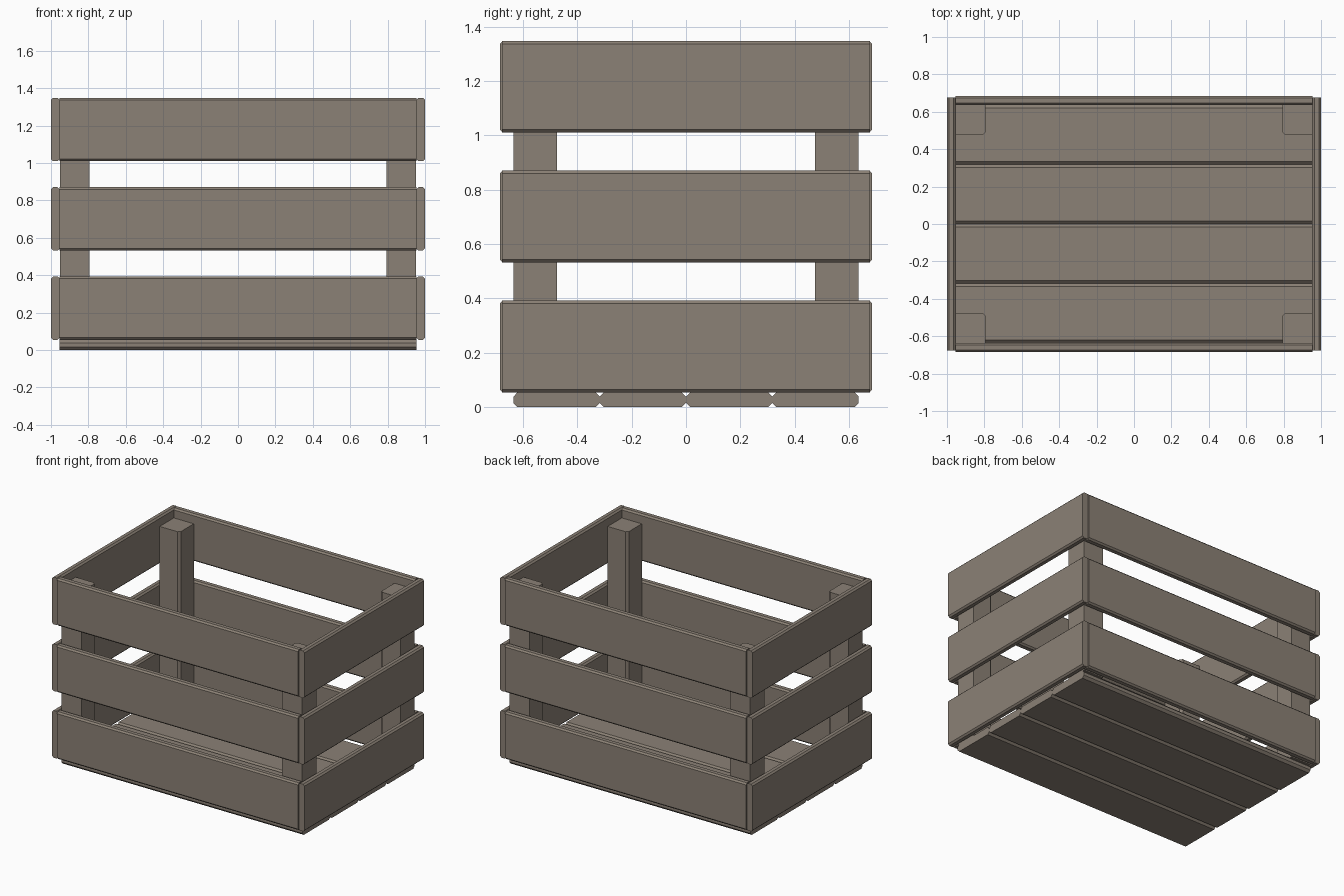
import bpy
from mathutils import Vector

if "Cube" in bpy.data.objects:
    bpy.data.objects.remove(bpy.data.objects["Cube"])

wood = bpy.data.materials.new("grey brown wood")
wood.diffuse_color = (0.26, 0.22, 0.18, 1)
wood.use_nodes = True
wood.node_tree.nodes["Principled BSDF"].inputs["Base Color"].default_value = wood.diffuse_color


def prism(name, profile, axis, lo, hi):
    """Extrude a 2D profile along an axis (0=x, 1=y, 2=z)."""
    def place(p, t):
        v = list(p)
        v.insert(axis, t)
        return Vector(v)
    n = len(profile)
    verts = [place(p, t) for t in (lo, hi) for p in profile]
    faces = [tuple(range(n))[::-1], tuple(range(n, 2 * n))]
    faces += [(i, (i + 1) % n, (i + 1) % n + n, i + n) for i in range(n)]
    if axis == 1:  # keep normals outward
        faces = [f[::-1] for f in faces]
    mesh = bpy.data.meshes.new(name)
    mesh.from_pydata(verts, [], faces)
    mesh.materials.append(wood)
    ob = bpy.data.objects.new(name, mesh)
    bpy.context.collection.objects.link(ob)
    return ob


def chamfered(a0, a1, b0, b1, c):
    """Rectangle with its four corners cut."""
    return [(a0 + c, b0), (a1 - c, b0), (a1, b0 + c), (a1, b1 - c),
            (a1 - c, b1), (a0 + c, b1), (a0, b1 - c), (a0, b0 + c)]


# Floor planks running along x
W = 0.3175
for i in range(4):
    y = -0.635 + i * W
    prism(f"floor_plank_{i + 1}", chamfered(y, y + W, 0, 0.055, 0.016), 0, -0.955, 0.955)

# Three rows of wall slats
for row, z in enumerate((0.055, 0.5325, 1.01), 1):
    top = z + 0.338
    for side, y in (("front", -0.685), ("back", 0.635)):
        prism(f"{side}_slat_{row}", chamfered(y, y + 0.05, z, top, 0.011), 0, -0.955, 0.955)
    for side, x in (("left", -1.0), ("right", 0.953)):
        prism(f"{side}_slat_{row}", chamfered(x, x + 0.047, z, top, 0.011), 1, -0.676, 0.676)

# Corner posts, with the inner edge cut
for sx, nx in ((-1, "left"), (1, "right")):
    for sy, ny in ((-1, "front"), (1, "back")):
        pts = [(0.795, 0.49), (0.81, 0.475), (0.953, 0.475), (0.953, 0.635), (0.795, 0.635)]
        pts = [(sx * a, sy * b) for a, b in pts]
        if sx * sy < 0:
            pts.reverse()
        prism(f"{ny}_{nx}_post", pts, 2, 0.055, 1.28)
